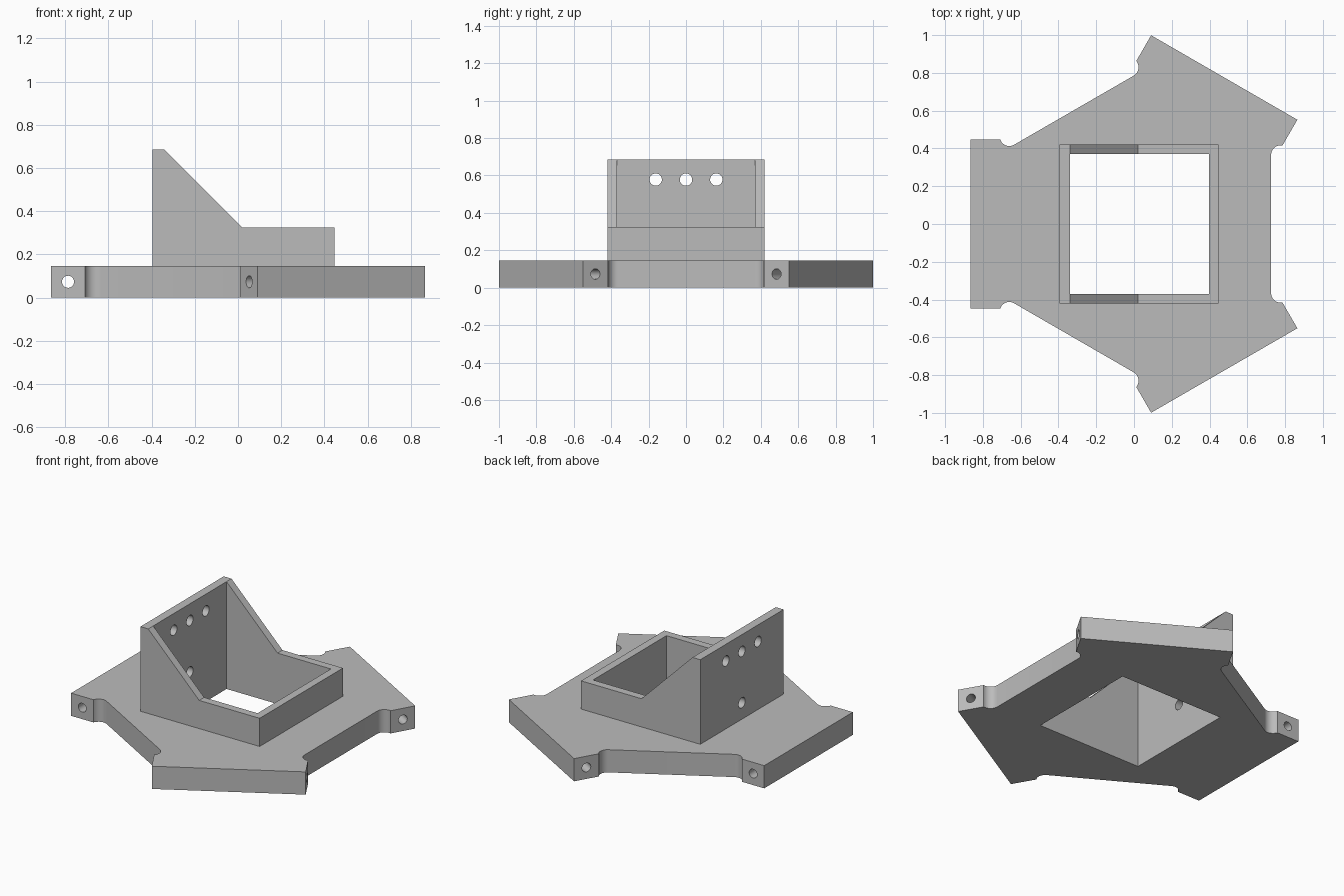
import bpy, bmesh
from math import radians, cos, sin
from mathutils import Matrix, Vector

if "Cube" in bpy.data.objects:
    bpy.data.objects.remove(bpy.data.objects["Cube"])

grey = bpy.data.materials.new("plain grey")
grey.use_nodes = True
colour = (0.5, 0.5, 0.5, 1)
grey.diffuse_color = colour
grey.node_tree.nodes["Principled BSDF"].inputs["Base Color"].default_value = colour

CX = 0.03          # centre of the three arms
PLATE_H = 0.145
HALF_Y = 0.42      # outer half width of the frame


def add_prism(name, points, direction):
    """Extrude a closed outline along a direction."""
    bm = bmesh.new()
    face = bm.faces.new([bm.verts.new(p) for p in points])
    new = bmesh.ops.extrude_face_region(bm, geom=[face])["geom"]
    verts = [g for g in new if isinstance(g, bmesh.types.BMVert)]
    bmesh.ops.translate(bm, vec=direction, verts=verts)
    bmesh.ops.recalc_face_normals(bm, faces=bm.faces)
    mesh = bpy.data.meshes.new(name)
    bm.to_mesh(mesh)
    bm.free()
    mesh.materials.append(grey)
    obj = bpy.data.objects.new(name, mesh)
    bpy.context.collection.objects.link(obj)
    return obj


def add_rod(name, centre, axis, radius, length):
    """Cylinder cutter along an axis."""
    turn = Vector((0, 0, 1)).rotation_difference(Vector(axis)).to_matrix().to_4x4()
    bm = bmesh.new()
    bmesh.ops.create_cone(bm, cap_ends=True, segments=32, radius1=radius,
                          radius2=radius, depth=length,
                          matrix=Matrix.Translation(centre) @ turn)
    mesh = bpy.data.meshes.new(name)
    bm.to_mesh(mesh)
    bm.free()
    mesh.materials.append(grey)
    obj = bpy.data.objects.new(name, mesh)
    bpy.context.collection.objects.link(obj)
    return obj


def cut(target, cutter):
    """Subtract the cutter, then discard it."""
    cutter.hide_render = True
    mod = target.modifiers.new("cut", 'BOOLEAN')
    mod.operation, mod.solver, mod.object = 'DIFFERENCE', 'EXACT', cutter
    bpy.context.view_layer.objects.active = target
    bpy.ops.object.modifier_apply(modifier=mod.name)
    bpy.data.objects.remove(cutter)


def add_opening():
    x0, x1, y = -0.34, 0.397, 0.37
    return add_prism("opening_cutter", [(x0, -y, -0.5), (x1, -y, -0.5), (x1, y, -0.5),
                                        (x0, y, -0.5)], (0, 0, 2))


# Base plate: one arm outline with filleted notches, repeated three times
half_arm = [Vector((-0.8955, 0.447, 0))]
for i in range(13):
    a = radians(199.5 + i * (300 - 199.5) / 12)
    half_arm.append(Vector((-0.69 + 0.051 * cos(a), 0.464 + 0.051 * sin(a), 0)))
arm = [Vector((p.x, -p.y, 0)) for p in reversed(half_arm)] + half_arm
centre = Vector((CX, 0, 0))
outline = []
for k in range(3):
    turn = Matrix.Rotation(radians(-120 * k), 3, 'Z')
    outline += [turn @ p + centre for p in arm]
plate = add_prism("base_plate", outline, (0, 0, PLATE_H))
cut(plate, add_opening())

# Cross holes through each arm
for k in range(3):
    turn = Matrix.Rotation(radians(-120 * k), 3, 'Z')
    cut(plate, add_rod("arm_hole_cutter", turn @ Vector((-0.817, 0, 0.073)) + centre,
                       turn @ Vector((0, 1, 0)), 0.028, 1.1))

# Frame: low box with a tall back wall and sloping cheeks
profile = [(-0.395, PLATE_H), (0.447, PLATE_H), (0.447, 0.325), (0.02, 0.325),
           (-0.34, 0.685), (-0.395, 0.685)]
frame = add_prism("bracket_frame", [(x, -HALF_Y, z) for x, z in profile], (0, 2 * HALF_Y, 0))
cut(frame, add_opening())

# Three upper holes and one lower hole in the tall wall
for y, z in [(-0.162, 0.578), (0, 0.578), (0.162, 0.578), (0, 0.25)]:
    cut(frame, add_rod("wall_hole_cutter", (-0.37, y, z), (1, 0, 0), 0.033, 0.2))

# Smooth the fillets and holes, keep edges sharp
for obj in (plate, frame):
    bpy.ops.object.select_all(action='DESELECT')
    obj.select_set(True)
    bpy.context.view_layer.objects.active = obj
    bpy.ops.object.shade_smooth_by_angle(angle=radians(30))
